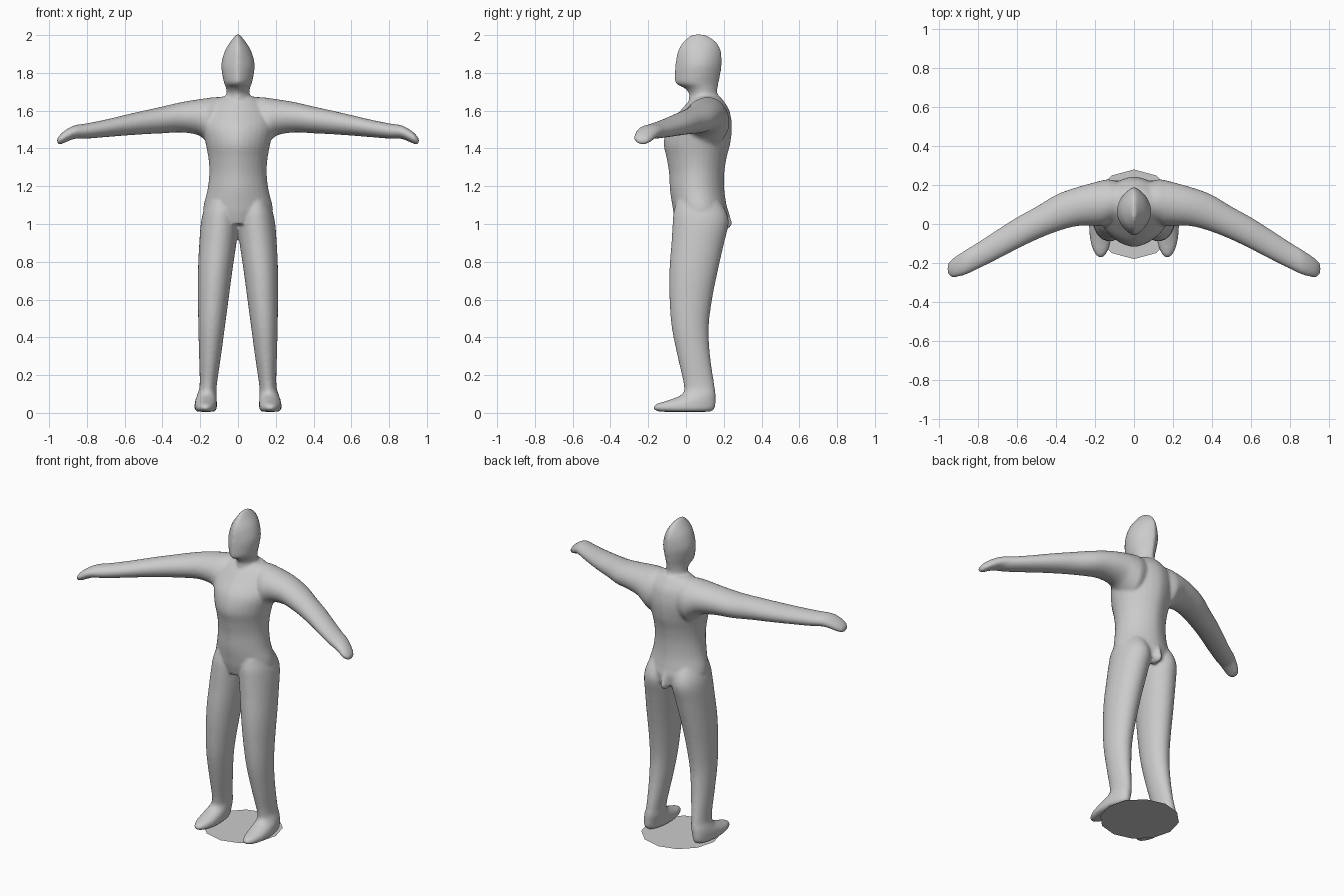
import bpy, bmesh
from math import cos, sin, pi

N = 32   # points per cross-section


def smooth_rows(rows, steps=5):
    """Catmull-Rom interpolation between profile rows."""
    out = []
    for i in range(len(rows) - 1):
        p0, p1 = rows[max(i - 1, 0)], rows[i]
        p2, p3 = rows[i + 1], rows[min(i + 2, len(rows) - 1)]
        for s in range(steps):
            t = s / steps
            out.append([0.5 * (2 * b + (c - a) * t + (2 * a - 5 * b + 4 * c - d) * t * t
                               + (3 * b - a - 3 * c + d) * t ** 3)
                        for a, b, c, d in zip(p0, p1, p2, p3)])
    return out + [list(rows[-1])]


def loft(bm, rows, axis='z', point=1.0, mirror=False):
    """rows: (position, u_min, u_max, v_min, v_max); point 2 = lens, 1 = ellipse."""
    for side in ((1, -1) if mirror else (1,)):
        rings = []
        for p, u0, u1, v0, v1 in smooth_rows(rows):
            ring = []
            for k in range(N):
                c, s = cos(2 * pi * k / N), sin(2 * pi * k / N)
                u = (u0 + u1) / 2 + (u1 - u0) / 2 * c * abs(c) ** (point - 1)
                v = (v0 + v1) / 2 + (v1 - v0) / 2 * s
                co = (u, v, p) if axis == 'z' else (p, u, v)
                ring.append(bm.verts.new((co[0] * side, co[1], co[2])))
            rings.append(ring)
        for a, b in zip(rings, rings[1:]):
            for k in range(N):
                j = (k + 1) % N
                bm.faces.new((a[k], a[j], b[j], b[k]))
        bm.faces.new(rings[0])
        bm.faces.new(rings[-1])


bm = bmesh.new()

# head and neck: lens section with a ridge down the middle
loft(bm, [(1.60, -.08, .08, .03, .20), (1.65, -.075, .075, .015, .19),
          (1.69, -.061, .061, .015, .168), (1.72, -.064, .064, -.01, .168),
          (1.745, -.073, .073, -.055, .173), (1.79, -.083, .083, -.06, .182),
          (1.85, -.088, .088, -.056, .19), (1.92, -.068, .068, -.042, .184),
          (1.97, -.036, .036, -.01, .155), (2.004, -.008, .008, .03, .10)], point=1.55)

# torso
loft(bm, [(1.0, -.13, .13, -.05, .215), (1.06, -.18, .18, -.066, .222),
          (1.1, -.182, .182, -.073, .215), (1.18, -.162, .162, -.085, .203),
          (1.27, -.152, .152, -.09, .203), (1.35, -.157, .157, -.103, .215),
          (1.43, -.172, .172, -.118, .235), (1.52, -.19, .19, -.095, .243),
          (1.6, -.17, .17, -.03, .23), (1.65, -.13, .13, .015, .2),
          (1.675, -.085, .085, .04, .18)], point=1.2)

# legs and feet
loft(bm, [(.006, .125, .215, -.14, .13), (.02, .113, .23, -.172, .15),
          (.045, .112, .23, -.16, .157), (.07, .112, .225, -.085, .157),
          (.10, .113, .215, -.02, .157), (.15, .112, .203, -.012, .15),
          (.3, .09, .206, -.045, .128), (.45, .07, .21, -.075, .12),
          (.6, .05, .212, -.087, .138), (.75, .03, .212, -.088, .168),
          (.9, .008, .205, -.077, .202), (1.0, -.004, .197, -.071, .225),
          (1.06, .0, .185, -.066, .215), (1.12, .02, .16, -.05, .18)], mirror=True)

# small rear bump at the top of the leg split
loft(bm, [(.975, -.012, .012, .17, .225), (1.0, -.022, .022, .15, .243),
          (1.05, -.02, .02, .15, .232), (1.1, -.01, .01, .15, .215)])

# arms and mitten hands
loft(bm, [(.02, .03, .2, 1.46, 1.67), (.12, .0, .228, 1.41, 1.672),
          (.16, -.012, .225, 1.43, 1.667), (.21, -.008, .212, 1.47, 1.66),
          (.3, -.012, .187, 1.485, 1.645), (.4, -.04, .15, 1.48, 1.622),
          (.5, -.08, .09, 1.475, 1.6), (.6, -.128, .035, 1.468, 1.577),
          (.7, -.18, -.028, 1.46, 1.553), (.8, -.23, -.093, 1.452, 1.533),
          (.86, -.258, -.13, 1.452, 1.524), (.9, -.27, -.155, 1.438, 1.506),
          (.935, -.274, -.18, 1.423, 1.48), (.958, -.255, -.205, 1.424, 1.452)],
     axis='x', mirror=True)

bmesh.ops.recalc_face_normals(bm, faces=bm.faces)
mesh = bpy.data.meshes.new("body")
bm.to_mesh(mesh)
bm.free()
body = bpy.data.objects.new("body", mesh)
bpy.context.collection.objects.link(body)

# fuse the parts into one skin and soften the joints
remesh = body.modifiers.new("fuse", 'REMESH')
remesh.mode = 'VOXEL'
remesh.voxel_size = 0.008
remesh.use_smooth_shade = True
soften = body.modifiers.new("soften", 'SMOOTH')
soften.factor = 0.5
soften.iterations = 8

# flat ground disc under the feet
bpy.ops.mesh.primitive_circle_add(vertices=12, radius=0.23, fill_type='NGON',
                                  location=(0, .05, 0))
bpy.context.object.name = "base_disc"
